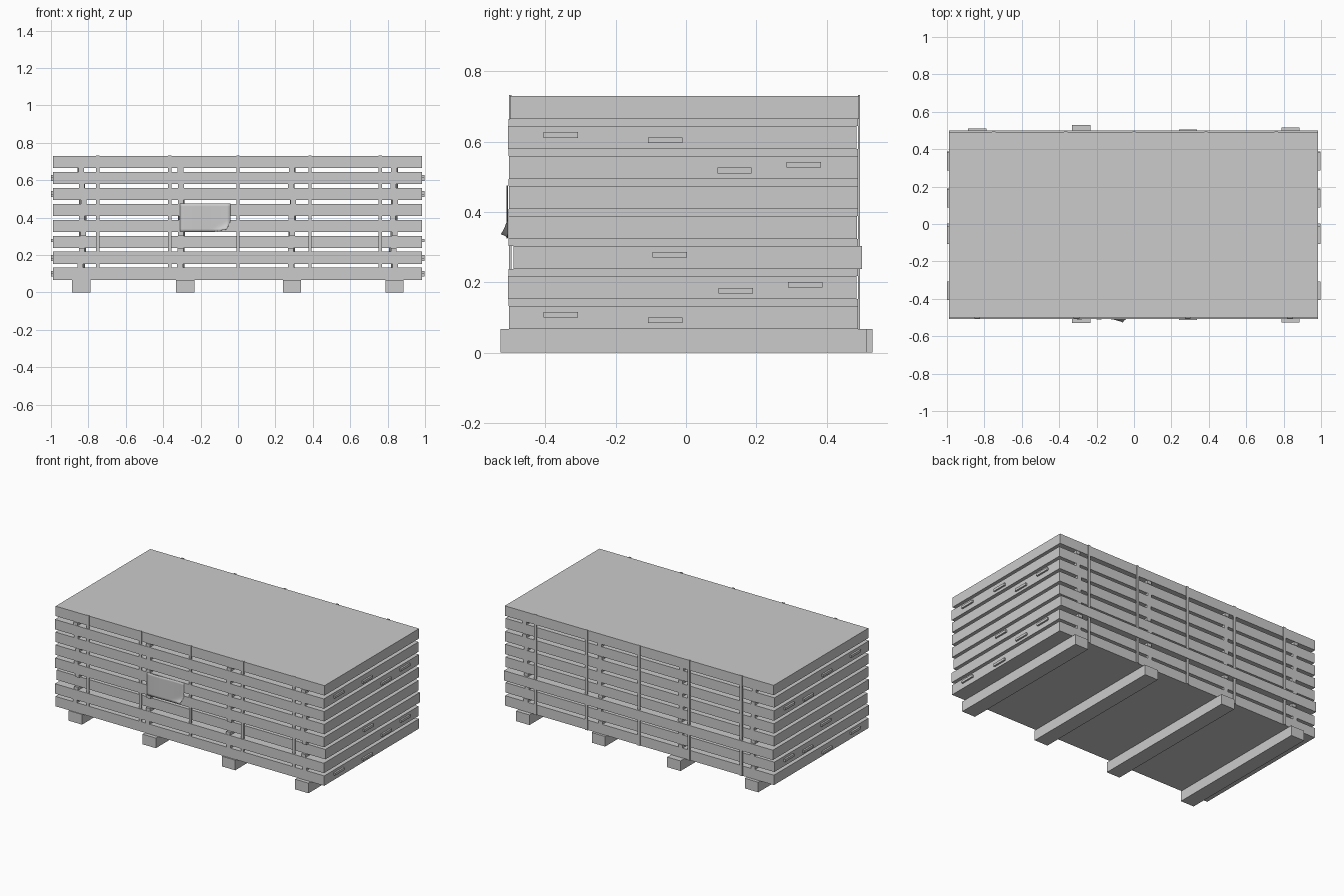
import bpy, bmesh, math, random
from mathutils import Vector

if "Cube" in bpy.data.objects:
    bpy.data.objects.remove(bpy.data.objects["Cube"])
random.seed(4)

grey = bpy.data.materials.new("plain grey")
grey.diffuse_color = (0.6, 0.6, 0.6, 1)
grey.use_nodes = True
grey.node_tree.nodes["Principled BSDF"].inputs["Base Color"].default_value = grey.diffuse_color


def box(name, x, y, z, turn=0.0):
    """Box from (min, max) ranges, optionally turned about its vertical axis."""
    bpy.ops.mesh.primitive_cube_add(size=1, location=(sum(x) / 2, sum(y) / 2, sum(z) / 2))
    ob = bpy.context.object
    ob.name = name
    ob.scale = (x[1] - x[0], y[1] - y[0], z[1] - z[0])
    ob.rotation_euler.z = turn
    ob.data.materials.append(grey)
    return ob


BASE, PITCH, THICK = 0.067, 0.0853, 0.0655

# stacked boards, each pushed slightly out of line
fronts = [-0.503, -0.507, -0.491, -0.505, -0.503, -0.503, -0.507, -0.500]
for i, f in enumerate(fronts):
    z = BASE + PITCH * i
    box("board", (-0.988, 0.985), (f, f + 0.992), (z, z + THICK))

# spacer battens in the gaps
for i in range(7):
    z = BASE + PITCH * i + THICK
    for x in (-0.835, -0.305, 0.29, 0.832):
        cx = x + random.uniform(-0.006, 0.006)
        box("spacer", (cx - 0.015, cx + 0.015), (-0.505, 0.489), (z, z + PITCH - THICK),
            random.uniform(-0.012, 0.012))

# bearers under the stack
for x, y0, y1 in ((-0.838, -0.508, 0.51), (-0.282, -0.528, 0.53),
                  (0.289, -0.512, 0.505), (0.837, -0.527, 0.515)):
    box("bearer", (x - 0.049, x + 0.049), (y0, y1), (0, BASE))

# tying straps down the front and back
for x in (-0.75, -0.365, 0.0, 0.385, 0.76):
    for y in (-0.5, 0.492):
        box("strap", (x - 0.009, x + 0.009), (y - 0.003, y + 0.003), (BASE, 0.733))

# thin laths showing at both ends of the boards
for y, z in ((-0.356, 0.619), (-0.059, 0.604), (0.138, 0.518), (0.335, 0.535), (-0.046, 0.279),
             (0.142, 0.176), (0.339, 0.193), (-0.356, 0.108), (-0.059, 0.092)):
    box("end_lath", (-1.0, 0.996), (y - 0.049, y + 0.049), (z - 0.008, z + 0.008))

# paper sheet with a curled lower corner
bm = bmesh.new()
bmesh.ops.create_grid(bm, x_segments=14, y_segments=10, size=0.5)
for v in bm.verts:
    u, w = v.co.x + 0.5, v.co.y + 0.5
    curl = max(0.0, u - w - 0.62) / 0.38
    v.co = Vector((-0.31 + 0.27 * u - 0.02 * curl,
                   -0.509 - 0.018 * curl ** 1.5 - 0.002 * math.sin(u * 6),
                   0.325 + 0.15 * w + 0.012 * curl))
mesh = bpy.data.meshes.new("paper_sheet")
bm.to_mesh(mesh)
bm.free()
mesh.materials.append(grey)
sheet = bpy.data.objects.new("paper_sheet", mesh)
bpy.context.collection.objects.link(sheet)
for p in mesh.polygons:
    p.use_smooth = True
solid = sheet.modifiers.new("thickness", 'SOLIDIFY')
solid.thickness = 0.001
